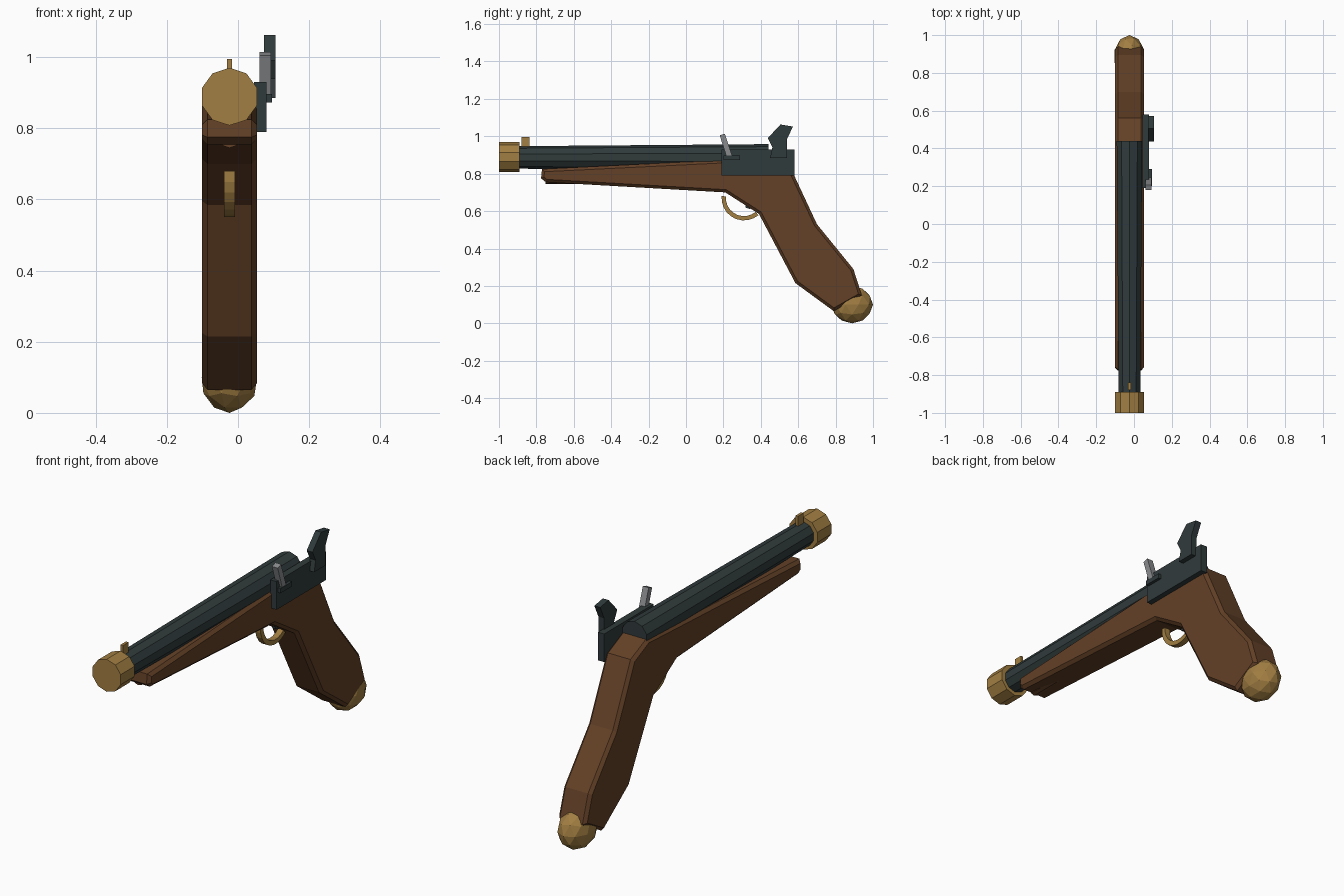
import bpy, bmesh, math
from mathutils import Matrix

cube = bpy.data.objects.get("Cube")
if cube:
    bpy.data.objects.remove(cube)

CX = -0.024  # centre plane of the pistol


def material(name, rgb):
    m = bpy.data.materials.new(name)
    m.use_nodes = True
    m.diffuse_color = (*rgb, 1)
    bsdf = m.node_tree.nodes["Principled BSDF"]
    bsdf.inputs["Base Color"].default_value = (*rgb, 1)
    bsdf.inputs["Roughness"].default_value = 0.7
    return m


wood = material("walnut wood", (0.125, 0.052, 0.020))
brass = material("brass", (0.36, 0.21, 0.055))
iron = material("dark iron", (0.030, 0.043, 0.044))
steel = material("light steel", (0.25, 0.26, 0.27))


def finish(name, bm, mat):
    bmesh.ops.recalc_face_normals(bm, faces=bm.faces)
    mesh = bpy.data.meshes.new(name)
    bm.to_mesh(mesh)
    bm.free()
    mesh.materials.append(mat)
    obj = bpy.data.objects.new(name, mesh)
    bpy.context.collection.objects.link(obj)
    return obj


def prism(name, outline, x0, x1, mat, chamfer=0):
    """Extrude a (y, z) side outline across x, optionally chamfering its rims."""
    bm = bmesh.new()
    cap = bm.faces.new([bm.verts.new((x0, y, z)) for y, z in outline])
    res = bmesh.ops.extrude_face_region(bm, geom=[cap], use_keep_orig=True)
    moved = [v for v in res["geom"] if isinstance(v, bmesh.types.BMVert)]
    bmesh.ops.translate(bm, verts=moved, vec=(x1 - x0, 0, 0))
    bmesh.ops.recalc_face_normals(bm, faces=bm.faces)
    if chamfer:
        rims = [e for e in bm.edges if abs(e.verts[0].co.x - e.verts[1].co.x) < 1e-5]
        bmesh.ops.bevel(bm, geom=rims, offset=chamfer, offset_type='OFFSET',
                        segments=1, affect='EDGES')
    return finish(name, bm, mat)


def box(name, x0, x1, y0, y1, z0, z1, mat):
    return prism(name, [(y0, z0), (y1, z0), (y1, z1), (y0, z1)], x0, x1, mat)


def tube(name, y0, y1, r0, r1, z, mat, sides=10):
    """Faceted cylinder along y with one corner pointing up."""
    bm = bmesh.new()
    bmesh.ops.create_cone(bm, cap_ends=True, segments=sides, radius1=r0, radius2=r1,
                          depth=y1 - y0)
    bm.transform(Matrix.Translation((CX, (y0 + y1) / 2, z))
                 @ Matrix.Rotation(-math.pi / 2, 4, 'X'))
    return finish(name, bm, mat)


# Wooden stock and grip
prism("stock", [(-0.77, 0.825), (0.19, 0.872), (0.44, 0.885), (0.56, 0.83),
                (0.70, 0.53), (0.895, 0.29), (0.94, 0.15), (0.79, 0.065),
                (0.585, 0.215), (0.39, 0.585), (0.21, 0.70), (-0.75, 0.755),
                (-0.775, 0.775)], -0.101, 0.053, wood, chamfer=0.015)
tube("ramrod", -0.75, 0.1, 0.03, 0.03, 0.775, wood)

# Barrel, muzzle band and sight
tube("barrel", -0.92, 0.44, 0.06, 0.071, 0.887, iron)
tube("muzzle_band", -1.0, -0.89, 0.081, 0.081, 0.889, brass)
box("front_sight", CX - 0.007, CX + 0.007, -0.88, -0.838, 0.93, 0.995, brass)

# Pommel
bm = bmesh.new()
bmesh.ops.create_icosphere(bm, subdivisions=2, radius=1)
bm.transform(Matrix.Translation((CX, 0.888, 0.1)) @ Matrix.Diagonal((0.082, 0.112, 0.1, 1)))
finish("pommel", bm, brass)

# Trigger guard as a bent flat strip, and the trigger
angles = [math.radians(175 + 15 * i) for i in range(10)]
arc = [(r, a) for r, order in ((0.12, angles), (0.097, angles[::-1])) for a in order]
prism("trigger_guard", [(0.31 + r * math.cos(a), 0.67 + r * math.sin(a)) for r, a in arc],
      CX - 0.015, CX + 0.015, brass)
prism("trigger", [(0.31, 0.66), (0.35, 0.64), (0.345, 0.61), (0.32, 0.618)],
      CX - 0.008, CX + 0.008, iron)

# Lock on the left side
box("lock_plate", 0.045, 0.08, 0.19, 0.58, 0.79, 0.93, iron)
box("flash_pan", 0.07, 0.095, 0.2, 0.29, 0.873, 0.896, iron)
prism("hammer", [(0.45, 0.885), (0.54, 0.885), (0.54, 0.985), (0.572, 1.052),
                 (0.505, 1.063), (0.437, 0.99), (0.462, 0.94)], 0.073, 0.105, iron)
prism("frizzen", [(0.18, 1.005), (0.207, 1.014), (0.247, 0.895), (0.217, 0.89)],
      0.061, 0.093, steel)
